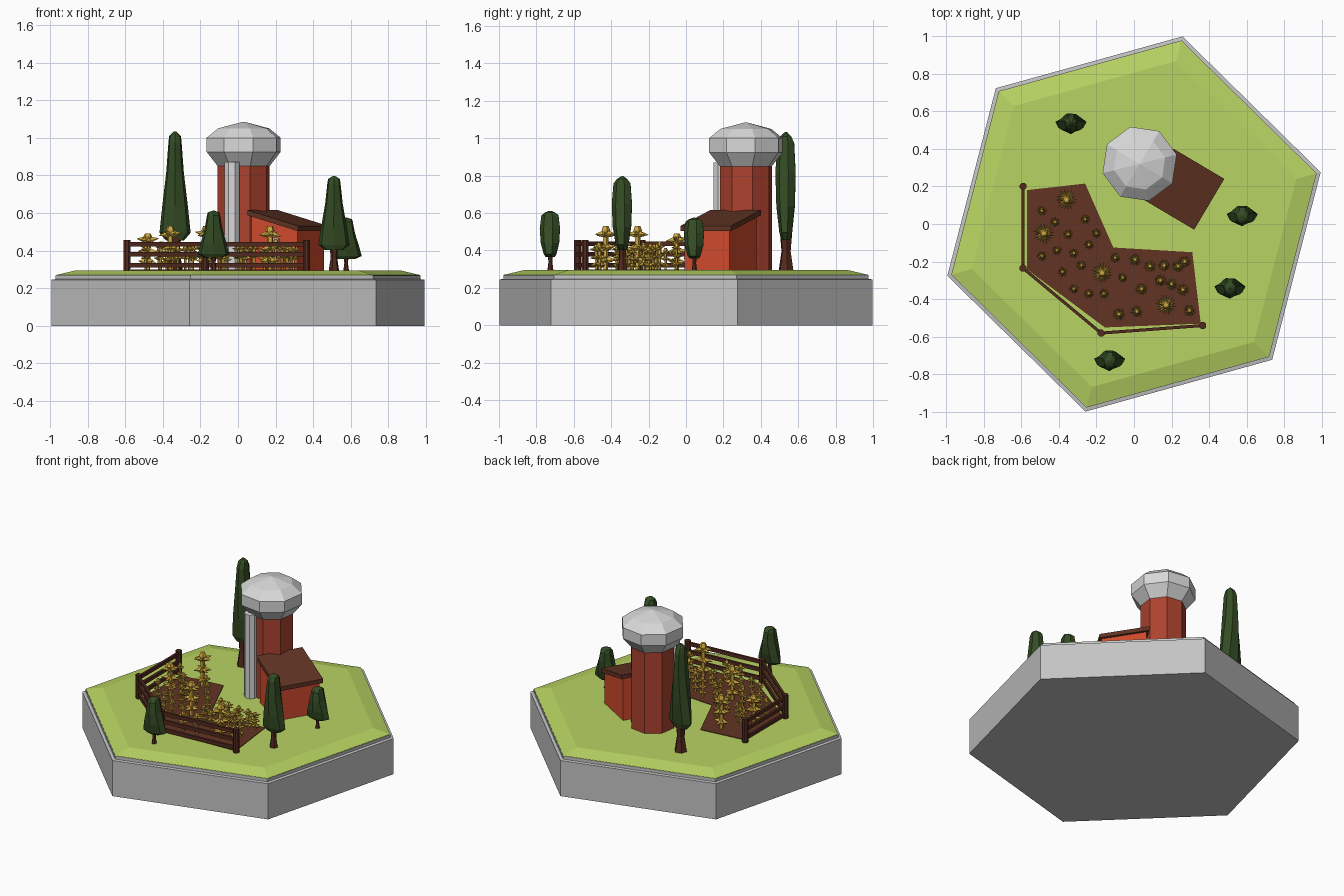
import bpy, bmesh, math, random
from mathutils import Vector

if "Cube" in bpy.data.objects:
    bpy.data.objects.remove(bpy.data.objects["Cube"])
random.seed(4)


def mat(name, r, g, b):
    lin = [(c / 255 / 12.92) if c < 10 else ((c / 255 + 0.055) / 1.055) ** 2.4 for c in (r, g, b)]
    m = bpy.data.materials.new(name)
    m.diffuse_color = (*lin, 1)
    m.use_nodes = True
    m.node_tree.nodes["Principled BSDF"].inputs["Base Color"].default_value = m.diffuse_color
    return m


STONE = mat("stone_grey", 196, 196, 196)
METAL = mat("pale_metal", 216, 216, 216)
GRASS = mat("grass_green", 184, 212, 98)
BRICK = mat("dark_red", 172, 66, 46)
WALL = mat("orange_red", 212, 76, 46)
ROOF = mat("roof_brown", 98, 52, 36)
WOOD = mat("fence_brown", 82, 42, 30)
LEAF = mat("leaf_green", 52, 76, 36)
CORN = mat("corn_gold", 208, 168, 62)
GROUND = 0.295


def finish(name, bm, material):
    bmesh.ops.recalc_face_normals(bm, faces=bm.faces)
    me = bpy.data.meshes.new(name)
    bm.to_mesh(me)
    bm.free()
    ob = bpy.data.objects.new(name, me)
    me.materials.append(material)
    bpy.context.collection.objects.link(ob)
    return ob


def loft(bm, rings):
    """Skin a stack of equal-length point rings and cap both ends."""
    vr = [[bm.verts.new(p) for p in r] for r in rings]
    n = len(vr[0])
    for a, b in zip(vr, vr[1:]):
        for i in range(n):
            j = (i + 1) % n
            bm.faces.new((a[i], a[j], b[j], b[i]))
    bm.faces.new(vr[0][::-1])
    bm.faces.new(vr[-1])


def ring(x, y, z, rx, ry, n, deg):
    return [Vector((x + rx * math.cos(math.radians(deg) + math.tau * i / n),
                    y + ry * math.sin(math.radians(deg) + math.tau * i / n), z)) for i in range(n)]


def turned(name, x, y, profile, n, deg, material):
    """Low-poly lathe from (radius, height) pairs."""
    bm = bmesh.new()
    loft(bm, [ring(x, y, z, r, r, n, deg) for r, z in profile])
    return finish(name, bm, material)


# hexagonal base and grass
turned("stone_base", 0, 0, [(1.03, 0), (1.03, .245), (1.008, .248), (1.008, .268)], 6, 15.5, STONE)
turned("grass_top", 0, 0, [(1.005, .266), (1.005, .27), (.895, GROUND)], 6, 15.5, GRASS)

# silo: shaft, flared cap and side pipe
SX, SY = .03, .32
turned("silo_shaft", SX, SY, [(.143, .28), (.143, .86)], 8, 14, BRICK)
turned("silo_cap", SX, SY, [(.143, .85), (.203, .925), (.203, 1.0), (.14, 1.05), (.004, 1.085)], 8, 14, METAL)
turned("silo_pipe", SX - .063, SY - .132, [(.043, .28), (.043, .87)], 8, 22.5, METAL)

# shed with a single-slope roof
HC = Vector((.265, .185, 0))
U = Vector((.86, -.51, 0))
V = Vector((.51, .86, 0))


def shed_ring(hu, hv, z_high, z_low):
    return [HC + U * a * hu + V * b * hv + Vector((0, 0, z_low if a > 0 else z_high))
            for a, b in ((-1, -1), (1, -1), (1, 1), (-1, 1))]


bm = bmesh.new()
loft(bm, [shed_ring(.142, .14, .28, .28), shed_ring(.142, .14, .595, .51)])
finish("shed_walls", bm, WALL)
bm = bmesh.new()
loft(bm, [shed_ring(.157, .157, .588, .503), shed_ring(.157, .157, .616, .531)])
finish("shed_roof", bm, ROOF)
bm = bmesh.new()
corners = [HC + U * a - V * .14 + Vector((0, 0, z)) for a, z in ((-.03, .40), (.03, .40), (.03, .465), (-.03, .465))]
loft(bm, [corners, [p - V * .006 for p in corners]])
finish("shed_window", bm, METAL)

# field of soil
FIELD = [(-.57, .18), (-.57, -.24), (-.155, -.55), (.355, -.53), (.31, -.15), (-.11, -.125), (-.26, .215)]
bm = bmesh.new()
loft(bm, [[Vector((x, y, z)) for x, y in FIELD] for z in (GROUND - .003, GROUND + .004)])
finish("soil_field", bm, ROOF)

# fence: posts and three rails per span
POSTS = [(-.59, .20), (-.59, -.235), (-.175, -.58), (.365, -.54)]
for i, (x, y) in enumerate(POSTS):
    turned(f"fence_post_{i + 1}", x, y, [(.02, .28), (.02, .457)], 8, 22.5, WOOD)
for i, (p, q) in enumerate(zip(POSTS, POSTS[1:])):
    a, b = Vector((*p, 0)), Vector((*q, 0))
    side = (b - a).normalized().cross(Vector((0, 0, 1))) * .008
    bm = bmesh.new()
    for z in (.322, .38, .435):
        lo, hi = Vector((0, 0, z - .012)), Vector((0, 0, z + .012))
        loft(bm, [[e - side + lo, e + side + lo, e + side + hi, e - side + hi] for e in (a, b)])
    finish(f"fence_rails_{i + 1}", bm, WOOD)

# cypress trees: flared trunk and tall crown, (z, half x, half y)
CROWN = [(.16, .05, .025), (.20, .085, .036), (.34, .070, .052), (.52, .048, .057),
         (.68, .036, .048), (.715, .032, .030), (.738, .006, .006)]
for i, (x, y, h) in enumerate([(-.335, .535, 1.0), (.51, -.34, .68), (.575, .045, .38), (-.13, -.725, .43)]):
    turned(f"tree_trunk_{i + 1}", x, y,
           [(.043 * h, GROUND - .01), (.026 * h, GROUND + .10 * h), (.034 * h, GROUND + .19 * h)], 6, 10, WOOD)
    bm = bmesh.new()
    loft(bm, [ring(x, y, GROUND + z * h, rx, ry, 7, 12) for z, rx, ry in CROWN])
    finish(f"tree_crown_{i + 1}", bm, LEAF)


def plant(bm, x, y, r, h):
    """Corn stalk with tiers of pointed leaves."""
    z0 = GROUND - .003
    s = r * .27
    loft(bm, [ring(x, y, z0 + h * f, s * k, s * k, 5, 20)
              for f, k in ((0, .8), (.5, .9), (.8, 1.0), (.9, 1.5), (1, .9))])
    turn = random.random() * 6
    for t, (f, reach) in enumerate(((.22, .85), (.5, .95), (.8, 1.0))):
        for k in range(6):
            a = turn + math.tau * k / 6 + t * .35
            out = Vector((math.cos(a), math.sin(a), 0))
            across = Vector((-out.y, out.x, 0)) * r * .17
            c = Vector((x, y, z0 + h * f)) + out * s * .5
            base = [bm.verts.new(c + d) for d in
                    (across, Vector((0, 0, r * .4)), -across, Vector((0, 0, -r * .25)))]
            tip = bm.verts.new(Vector((x, y, z0 + h * f + r * random.uniform(-.15, .25))) + out * r * reach)
            for j in range(4):
                bm.faces.new((base[j], base[(j + 1) % 4], tip))
            bm.faces.new(base[::-1])


# corn crop
TALL = [(-.36, .13, .24), (-.48, -.05, .20), (-.17, -.26, .24), (.17, -.43, .24)]
SMALL = [(-.49, .07), (-.35, -.055), (-.26, .025), (-.41, -.14), (-.32, -.155), (-.24, -.11), (-.49, -.17),
         (-.38, -.255), (-.28, -.22), (-.32, -.345), (-.24, -.37), (-.20, -.05), (-.10, -.18), (-.06, -.285),
         (-.42, .01), (-.16, -.37)]
MEDIUM = [(.005, -.19), (.085, -.225), (.16, -.22), (.235, -.225), (.27, -.20), (.04, -.345), (.14, -.30),
          (.20, -.32), (.26, -.35), (-.08, -.48), (.015, -.465), (.295, -.46)]
bm = bmesh.new()
for x, y, h in TALL:
    plant(bm, x, y, .062, h)
finish("tall_corn", bm, CORN)
bm = bmesh.new()
for x, y in SMALL:
    plant(bm, x, y, .031, random.uniform(.11, .16))
for x, y in MEDIUM:
    plant(bm, x, y, .038, random.uniform(.12, .17))
finish("short_corn", bm, CORN)
